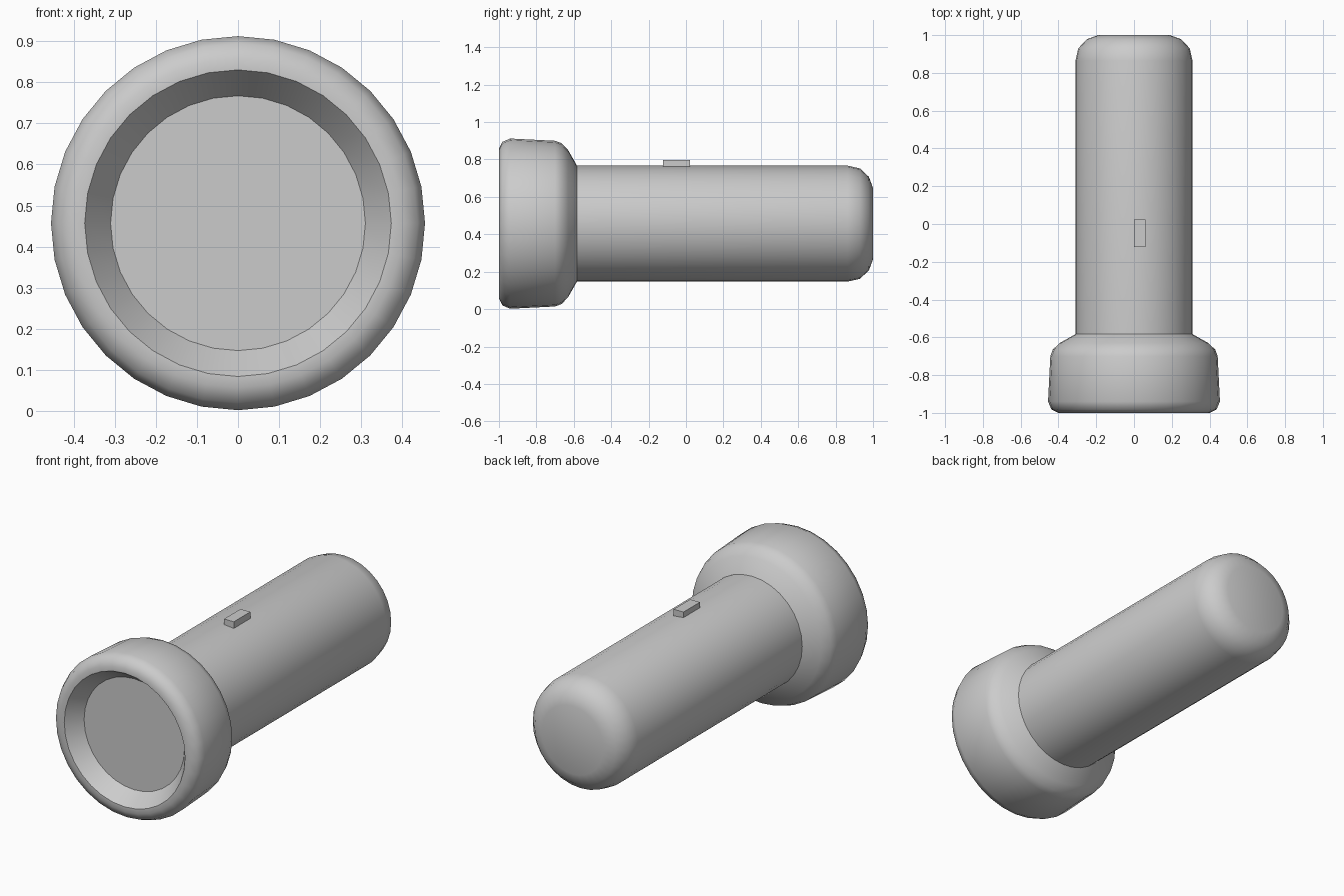
import bpy, bmesh, math

if "Cube" in bpy.data.objects:
    bpy.data.objects.remove(bpy.data.objects["Cube"])

CZ = 0.457   # height of the long axis
SIDES = 32


def lathe(name, profile, angle=50, cap_start=False, cap_end=False):
    """Revolve (y, radius) points around the long axis."""
    bm = bmesh.new()
    rings = []
    for y, r in profile:
        rings.append([bm.verts.new((r * math.sin(2 * math.pi * i / SIDES), y,
                                    CZ + r * math.cos(2 * math.pi * i / SIDES)))
                      for i in range(SIDES)])
    for a, b in zip(rings, rings[1:]):
        for i in range(SIDES):
            j = (i + 1) % SIDES
            bm.faces.new((a[i], a[j], b[j], b[i]))
    if cap_start:
        bm.faces.new(rings[0][::-1])
    if cap_end:
        bm.faces.new(rings[-1])
    return finish(name, bm, angle)


def finish(name, bm, angle=None):
    me = bpy.data.meshes.new(name)
    bm.to_mesh(me)
    bm.free()
    ob = bpy.data.objects.new(name, me)
    bpy.context.collection.objects.link(ob)
    if angle:
        bpy.ops.object.select_all(action='DESELECT')
        bpy.context.view_layer.objects.active = ob
        ob.select_set(True)
        bpy.ops.object.shade_smooth_by_angle(angle=math.radians(angle))
    return ob


# Flared head with rounded rim, recessed reflector and flat lens
lathe("lamp_head", [(-0.915, 0.31), (-1.0, 0.373), (-1.0, 0.40), (-0.982, 0.437),
                    (-0.94, 0.455), (-0.70, 0.443), (-0.665, 0.43),
                    (-0.63, 0.393), (-0.583, 0.31)], angle=48, cap_start=True)

# Barrel with rounded tail
lathe("barrel", [(-0.583, 0.31), (0.864, 0.31), (0.93, 0.295), (0.978, 0.25),
                 (1.0, 0.19)], cap_end=True)

# Small switch on top
bm = bmesh.new()
bmesh.ops.create_cube(bm, size=1.0)
for v in bm.verts:
    v.co.x = 0.03 + v.co.x * 0.06
    v.co.y = -0.05 + v.co.y * 0.145
    v.co.z = 0.775 + v.co.z * 0.046
finish("switch", bm)
